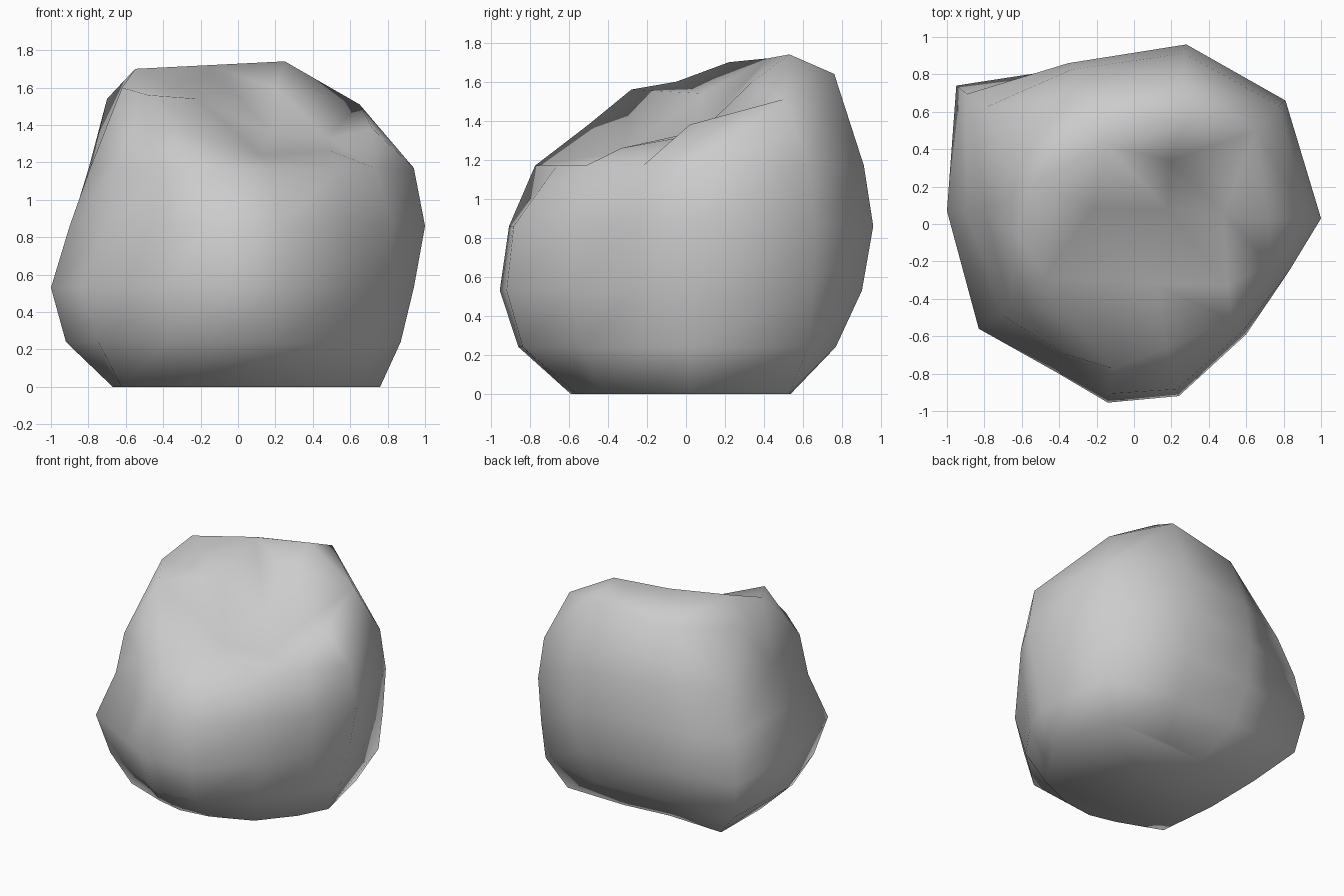
import bpy, bmesh
from mathutils import Vector
from mathutils.geometry import delaunay_2d_cdt

if "Cube" in bpy.data.objects:
    bpy.data.objects.remove(bpy.data.objects["Cube"])

# Widest outline of the boulder seen from above (counter-clockwise)
OUTLINE = [(1, .03), (.81, .66), (.28, .96), (-.35, .86), (-.95, .74), (-1, .07),
           (-.83, -.56), (-.42, -.79), (-.14, -.955), (.24, -.92), (.6, -.59), (.83, -.25)]

# Side layers: height and scale of every outline point
LAYERS = [
    (0, [.76, .80, .56, .58, .70, .67, .75, .69, .62, .61, .74, .78]),
    (.24, [.87, .95, .80, .86, .94, .92, .90, .89, .90, .91, .91, .92]),
    (.53, [.94, .98, .94, .97, 1.0, 1.0, 1.0, 1.0, 1.0, 1.0, 1.0, .97]),
    (.86, [1.0, 1.0, 1.0, 1.0, .94, .90, .86, .91, .95, .96, .97, 1.0]),
    (1.17, [.94, .96, .95, .96, .84, .79, .80, .88, .81, .72, .87, .88]),
]

# Crown: high back plateau, ridge on the left, hollow towards the front right
CROWN = [(.25, .53, 1.74), (-.55, .22, 1.70), (-.15, .42, 1.72), (.28, .76, 1.64), (-.3, .70, 1.57),
         (-.7, .35, 1.54), (-.62, -.05, 1.60), (-.48, -.28, 1.56), (-.34, -.5, 1.38),
         (.65, .5, 1.51), (.72, .02, 1.38), (.5, -.33, 1.26), (.12, -.32, 1.24),
         (-.22, .08, 1.54), (.18, .08, 1.35), (.48, .06, 1.33), (.2, .34, 1.60)]


def build_boulder(name):
    bm = bmesh.new()
    rings = [[bm.verts.new((x * s, y * s, z)) for (x, y), s in zip(OUTLINE, scales)]
             for z, scales in LAYERS]
    n = len(OUTLINE)
    # side skin
    for low, high in zip(rings, rings[1:]):
        for i in range(n):
            j = (i + 1) % n
            bm.faces.new((low[i], low[j], high[j], high[i]))
    # underside
    bm.faces.new(rings[0][::-1])
    # crown, triangulated inside the top ring
    top = rings[-1] + [bm.verts.new(p) for p in CROWN]
    faces = delaunay_2d_cdt([Vector(v.co.xy) for v in top], [], [list(range(n))], 1, 1e-5)
    origin = [o[0] for o in faces[3]]
    for f in faces[2]:
        bm.faces.new([top[origin[i]] for i in f])
    bmesh.ops.recalc_face_normals(bm, faces=bm.faces)
    for f in bm.faces:
        f.smooth = True
    mesh = bpy.data.meshes.new(name)
    bm.to_mesh(mesh)
    bm.free()
    obj = bpy.data.objects.new(name, mesh)
    bpy.context.collection.objects.link(obj)
    return obj


build_boulder("boulder")
